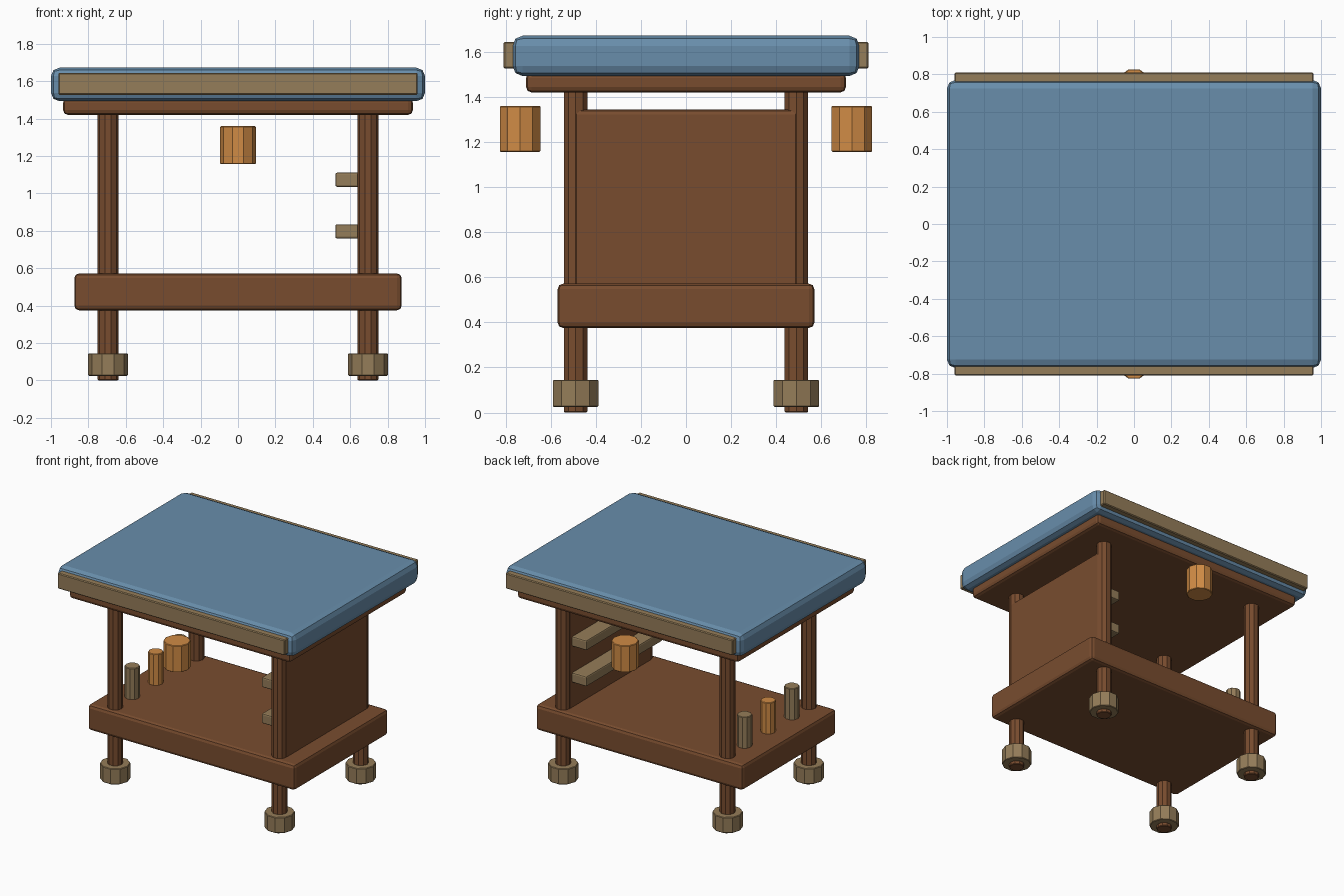
import bpy
import bmesh
import math
from mathutils import Matrix

if "Cube" in bpy.data.objects:
    bpy.data.objects.remove(bpy.data.objects["Cube"])


def material(name, rgb):
    m = bpy.data.materials.new(name)
    m.diffuse_color = (*rgb, 1.0)
    m.use_nodes = True
    m.node_tree.nodes["Principled BSDF"].inputs["Base Color"].default_value = m.diffuse_color
    return m


BLUE = material("blue_top", (0.14, 0.27, 0.41))
BROWN = material("brown_wood", (0.19, 0.073, 0.028))
TAN = material("tan_wood", (0.30, 0.205, 0.10))
ORANGE = material("orange_accent", (0.63, 0.26, 0.06))


def finish(name, bm, mat, bevel, segments):
    mesh = bpy.data.meshes.new(name)
    bm.to_mesh(mesh)
    bm.free()
    mesh.materials.append(mat)
    ob = bpy.data.objects.new(name, mesh)
    bpy.context.collection.objects.link(ob)
    mod = ob.modifiers.new("soft_edges", "BEVEL")
    mod.width = bevel
    mod.segments = segments
    mod.limit_method = "ANGLE"
    mod.angle_limit = math.radians(50)
    return ob


def box(name, x, y, z, mat, bevel=0.01, segments=2):
    """Box from (min, max) pairs on each axis."""
    bm = bmesh.new()
    bmesh.ops.create_cube(bm, size=1)
    for v in bm.verts:
        for i, (lo, hi) in enumerate((x, y, z)):
            v.co[i] = hi if v.co[i] > 0 else lo
    return finish(name, bm, mat, bevel, segments)


def post(name, x, y, z, radius, mat, bevel=0.004):
    """Upright ten-sided post with corners pointing along y."""
    bm = bmesh.new()
    bmesh.ops.create_cone(bm, cap_ends=True, segments=10, radius1=radius,
                          radius2=radius, depth=z[1] - z[0])
    bmesh.ops.rotate(bm, verts=bm.verts, matrix=Matrix.Rotation(math.pi / 2, 3, "Z"))
    bmesh.ops.translate(bm, verts=bm.verts, vec=(x, y, (z[0] + z[1]) / 2))
    return finish(name, bm, mat, bevel, 1)


# Table top with its wooden under-frame
box("table_top", (-1, 1), (-0.77, 0.77), (1.493, 1.672), BLUE, 0.045)
box("under_frame", (-0.935, 0.935), (-0.71, 0.71), (1.42, 1.51), BROWN, 0.025)

# Lower shelf and the side panel
box("lower_shelf", (-0.875, 0.875), (-0.57, 0.57), (0.375, 0.572), BROWN, 0.025)
box("side_panel", (0.64, 0.75), (-0.505, 0.505), (0.55, 1.345), BROWN, 0.022)

# Slats on the inner face of the panel
for i, z in enumerate((0.797, 1.073)):
    box(f"panel_slat_{i}", (0.52, 0.66), (-0.46, 0.46), (z - 0.038, z + 0.038), TAN)

# Legs and collar feet
for sx in (-1, 1):
    for sy in (-1, 1):
        tag = ("left" if sx < 0 else "right") + ("_front" if sy < 0 else "_back")
        post("leg_" + tag, sx * 0.695, sy * 0.49, (0, 1.44), 0.055, BROWN)
        post("foot_" + tag, sx * 0.695, sy * 0.49, (0.025, 0.145), 0.106, TAN)

# Edge rails and hanging knobs, front and back
for sy, tag in ((-1, "front"), (1, "back")):
    box("edge_rail_" + tag, (-0.96, 0.96), sorted((sy * 0.755, sy * 0.81)),
        (1.527, 1.645), TAN, 0.006, 1)
    post("knob_" + tag, 0, sy * 0.736, (1.157, 1.36), 0.095, ORANGE)

# Row of pegs on the lower shelf
for i, mat in enumerate((TAN, ORANGE, TAN)):
    post(f"peg_{i}", -0.695, (i - 1) * 0.285, (0.55, 0.81), 0.053, mat)
